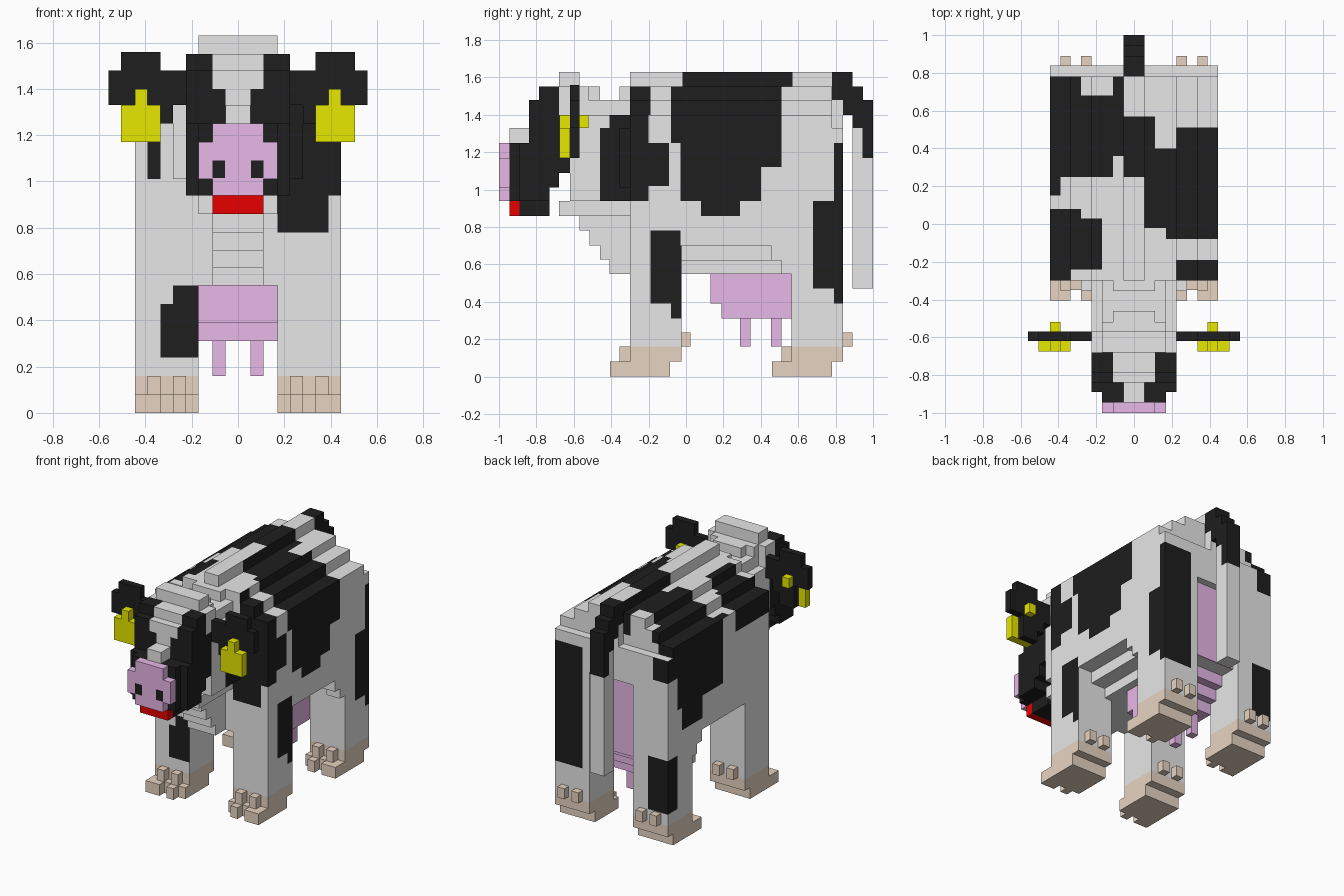
import bpy, bmesh
from mathutils import Vector


def material(name, rgb):
    m = bpy.data.materials.new(name)
    m.diffuse_color = (*rgb, 1)
    return m


WHITE = material("white", (1, 1, 1))
BLACK = material("black", (0.013, 0.013, 0.013))
PINK = material("pink", (1, 0.6, 1))
TAN = material("tan", (1, 0.82, 0.67))
YELLOW = material("yellow", (1, 1, 0))
RED = material("red", (1, 0, 0))


def part(name, mat, boxes):
    """One object from boxes given as (x0, x1, y0, y1, z0, z1)."""
    bm = bmesh.new()
    for b in boxes:
        verts = bmesh.ops.create_cube(bm, size=1)["verts"]
        for v in verts:
            v.co = Vector([(b[2 * i] + b[2 * i + 1]) / 2 + v.co[i] * abs(b[2 * i + 1] - b[2 * i])
                           for i in range(3)])
    me = bpy.data.meshes.new(name)
    bm.to_mesh(me)
    bm.free()
    me.materials.append(mat)
    ob = bpy.data.objects.new(name, me)
    bpy.context.collection.objects.link(ob)
    return ob


def both(boxes):
    """Add the mirror image of each box across x = 0."""
    return boxes + [(-b[1], -b[0], *b[2:]) for b in boxes]


def mid(half, *yz):
    return (-half, half, *yz)


def paint(ob, mat, patches, axis=None, sign=1):
    """Cut and colour faces inside each patch (x, y, z ranges, None = all)."""
    if mat.name not in ob.data.materials:
        ob.data.materials.append(mat)
    index = list(ob.data.materials).index(mat)
    bm = bmesh.new()
    bm.from_mesh(ob.data)
    for patch in patches:
        def chosen(inside):
            out = []
            for f in bm.faces:
                f.normal_update()
                if axis is not None and f.normal[axis] * sign < 0.9:
                    continue
                ok = True
                for i, r in enumerate(patch):
                    if r is None:
                        continue
                    c = [v.co[i] for v in f.verts]
                    if inside:
                        p = (min(c) + max(c)) / 2
                        ok &= r[0] - 1e-3 <= p <= r[1] + 1e-3
                    else:
                        ok &= max(c) > r[0] - 1e-3 and min(c) < r[1] + 1e-3
                if ok:
                    out.append(f)
            return out
        for i, r in enumerate(patch):
            for value in r or ():
                faces = chosen(False)
                geom = faces + list({e for f in faces for e in f.edges}) + \
                    list({v for f in faces for v in f.verts})
                co, no = Vector(), Vector()
                co[i], no[i] = value, 1
                bmesh.ops.bisect_plane(bm, geom=geom, dist=1e-4, plane_co=co, plane_no=no)
        for f in chosen(True):
            f.material_index = index
    bm.to_mesh(ob.data)
    bm.free()


# Body: stepped slabs, rump and hips
body = part("body", WHITE, [
    mid(.445, -.30, .78, .70, 1.40), mid(.335, -.30, .78, 1.40, 1.48),
    mid(.225, -.30, .78, 1.48, 1.55), mid(.055, -.30, .78, 1.55, 1.63),
    mid(.335, -.30, .78, .62, .70), mid(.225, -.30, .78, .55, .62),
    mid(.17, .78, .84, 1.09, 1.33)] + both([
        (.17, .445, .78, .84, .70, 1.33),
        (.335, .445, .455, .58, .62, .70), (.335, .445, .51, .58, .55, .62)]))

# Patches over the back
TOP = (1.40, 1.7)
paint(body, BLACK, [
    ((-.445, -.28), (.25, .84), TOP), ((-.445, -.39), (.15, .25), TOP),
    ((-.28, -.11), (.25, .68), TOP), ((-.11, -.055), (.36, .78), TOP),
    ((-.055, .055), (.25, .57), TOP), ((.055, .11), (-.02, .57), TOP),
    ((.11, .17), (-.02, .40), TOP), ((.17, .225), (-.08, .40), TOP),
    ((.225, .445), (-.08, .51), TOP), ((.225, .445), (-.30, -.19), TOP),
    ((-.445, -.28), (-.24, .08), TOP), ((-.28, -.17), (-.24, .03), TOP),
    ((-.445, -.335), (-.30, -.24), TOP)])
# Right flank
paint(body, BLACK, [
    ((.44, .45), (-.08, .51), (1.25, 1.40)), ((.44, .45), (-.03, .51), (1.12, 1.25)),
    ((.44, .45), (-.03, .40), (.94, 1.12)), ((.44, .45), (.08, .29), (.86, .94)),
    ((.44, .45), (-.30, -.20), (.94, 1.40)), ((.44, .45), (-.20, -.09), (1.02, 1.25)),
    ((.44, .45), (.68, .84), (.70, .94)), ((.44, .45), (.79, .84), (.94, 1.25))], 0)
# Left flank
paint(body, BLACK, [
    ((-.45, -.44), (.22, .84), (1.17, 1.40)), ((-.45, -.44), (.22, .73), (.94, 1.17)),
    ((-.45, -.44), (.45, .68), (.78, .94)), ((-.45, -.44), (-.30, .08), (1.25, 1.40))], 0, -1)
# Chest and rump faces
paint(body, BLACK, [
    ((.17, .39), (-.31, -.29), (.78, 1.40)), ((.39, .445), (-.31, -.29), (.94, 1.40)),
    ((.225, .335), (-.31, -.29), TOP), ((-.39, -.335), (-.31, -.29), (1.01, 1.40)),
    ((-.335, -.28), (-.31, -.29), (1.25, 1.40))], 1, -1)
paint(body, BLACK, [
    ((.225, .445), (.83, .85), (.70, 1.25)), ((-.445, -.33), (.77, .85), (1.17, 1.40))], 1)

# Legs and hooves
for end, y in (("front", -.30), ("hind", .565)):
    for side, s in (("right", 1), ("left", -1)):
        def leg_boxes(boxes):
            return [(min(s * a, s * b), max(s * a, s * b), y + c, y + d, e, f)
                    for a, b, c, d, e, f in boxes]
        leg = part(f"{end}_{side}_leg", WHITE, leg_boxes([(.17, .445, 0, .275, .16, .70)]))
        part(f"{end}_{side}_hoof", TAN, leg_boxes([
            (.17, .445, 0, .275, .08, .16), (.17, .445, -.05, .215, 0, .08),
            (.225, .28, -.105, -.05, 0, .08), (.335, .445, -.105, -.05, 0, .08),
            (.225, .28, -.055, 0, .08, .16), (.335, .39, -.055, 0, .08, .16),
            (.225, .28, .275, .325, .16, .235), (.335, .39, .275, .325, .16, .235)]))
        if (end, side) == ("front", "right"):
            paint(leg, BLACK, [(None, (-.19, -.025), (.39, .70)),
                               (None, (-.08, -.025), (.31, .39))], 0)
            paint(body, BLACK, [((.44, .45), (-.19, -.03), (.70, .78))], 0)
        elif (end, side) == ("front", "left"):
            paint(leg, BLACK, [((-.335, -.17), None, (.24, .47)),
                               ((-.28, -.17), None, (.47, .55))], 1, -1)
        elif (end, side) == ("hind", "right"):
            paint(leg, BLACK, [(None, (.68, .84), (.47, .70)),
                               (None, (.79, .84), (.39, .47))], 0)
            paint(leg, BLACK, [((.225, .445), None, (.39, .70))], 1)
        else:
            paint(leg, BLACK, [(None, (.73, .84), (.24, .62))], 0, -1)
            paint(leg, BLACK, [((-.445, -.29), None, (.24, .62))], 1)

# Udder with steps rising behind, and teats
part("udder", PINK, [
    mid(.17, .13, .565, .39, .56), mid(.17, .19, .565, .31, .39),
    mid(.17, .565, .62, .39, .56), mid(.17, .62, .68, .47, .56),
    mid(.17, .68, .79, .55, 1.09)])
part("teats", PINK, both([(.055, .11, y, y + .055, .16, .32) for y in (.29, .455)]))

# Tail
part("tail_top", BLACK, [
    mid(.055, .78, .89, 1.55, 1.63), mid(.055, .78, .945, 1.48, 1.55),
    mid(.055, .84, 1, 1.40, 1.48), mid(.055, .89, 1, 1.33, 1.40),
    mid(.055, .945, 1, 1.17, 1.33)])
part("tail", WHITE, [mid(.055, .89, 1, .47, 1.17), mid(.055, .89, .945, 1.17, 1.33),
                     mid(.055, .78, .84, 1.33, 1.48)])

# Neck and stepped dewlap
neck = part("neck", WHITE, [
    mid(.225, -.62, -.30, .94, 1.40), mid(.17, -.57, -.30, 1.40, 1.48),
    mid(.11, -.355, -.30, 1.48, 1.55), mid(.11, -.52, -.46, 1.48, 1.55),
    mid(.17, -.57, -.52, 1.48, 1.55), mid(.28, -.355, -.30, 1.01, 1.33),
    mid(.17, -.68, -.30, .86, .94)])
paint(neck, BLACK, [((.2, .3), (-.46, -.30), (.94, 1.33)),
                    ((.2, .3), (-.41, -.30), (1.33, 1.40))], 0)
paint(neck, BLACK, [((.225, .28), (-.36, -.34), None)], 1, -1)
part("dewlap", WHITE, [mid(.11, y, -.30, z, z + .08) for y, z in
                       ((-.57, .78), (-.515, .70), (-.46, .625), (-.41, .55))])

# Head: dark face with white blaze and stepped jawline
head = part("head", BLACK, [
    mid(.17, -.945, -.84, .94, 1.25), mid(.225, -.89, -.73, .94, 1.25),
    mid(.225, -.84, -.68, 1.25, 1.48), mid(.225, -.785, -.68, 1.48, 1.55),
    mid(.225, -.73, -.68, 1.01, 1.25), mid(.225, -.68, -.62, 1.09, 1.40)])
paint(head, WHITE, [((-.11, .11), None, (1.40, 1.55)), ((-.055, .055), None, (1.25, 1.40))], 1, -1)
paint(head, WHITE, [((-.11, .11), None, (1.47, 1.56))], 2)
part("nose_bridge", WHITE, [mid(.055, -.945, -.84, 1.25, 1.33)])
part("poll", WHITE, [mid(.17, -.68, -.57, 1.55, 1.63), mid(.225, -.68, -.57, 1.40, 1.55)])
part("jaw", BLACK, [mid(.11, -.89, -.73, .86, .94)])
part("mouth", RED, [mid(.11, -.945, -.89, .86, .94)])
muzzle = part("muzzle", PINK, [mid(.11, -1, -.945, .94, 1.25)] + both([(.11, .17, -1, -.945, 1.01, 1.17)]))
paint(muzzle, BLACK, [((s * .083 - .027, s * .083 + .027), None, (1.015, 1.09))
                      for s in (1, -1)], 1, -1)

# Ears and ear tags
part("ears", BLACK, both([
    (.335, .505, -.62, -.57, 1.33, 1.56), (.505, .56, -.62, -.57, 1.33, 1.48),
    (.225, .335, -.62, -.57, 1.33, 1.48), (.28, .335, -.62, -.57, 1.25, 1.33),
    (.335, .45, -.62, -.57, 1.17, 1.33)]))
part("ear_tags", YELLOW, both([
    (.335, .505, -.675, -.62, 1.17, 1.33), (.39, .445, -.675, -.62, 1.33, 1.40),
    (.39, .445, -.57, -.52, 1.33, 1.40)]))
